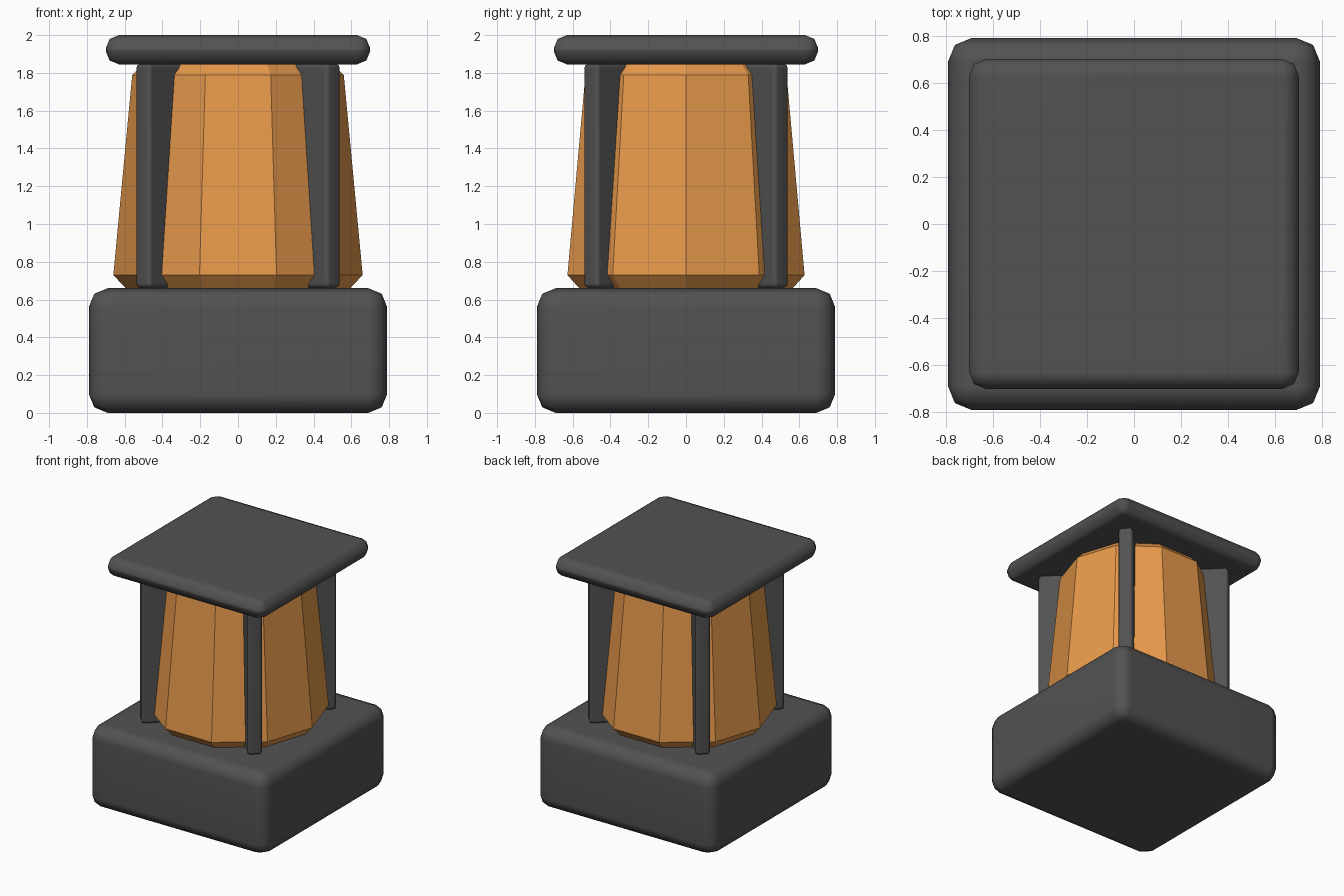
import bpy
import bmesh
import math
from mathutils import Matrix

default = bpy.data.objects.get("Cube")
if default:
    bpy.data.objects.remove(default, do_unlink=True)


def make_material(name, color):
    mat = bpy.data.materials.new(name)
    mat.use_nodes = True
    mat.diffuse_color = color
    mat.node_tree.nodes["Principled BSDF"].inputs["Base Color"].default_value = color
    return mat


dark_metal = make_material("dark grey metal", (0.085, 0.085, 0.085, 1))
amber = make_material("amber glass", (0.8, 0.32, 0.07, 1))


def add_object(name, bm, mat):
    mesh = bpy.data.meshes.new(name)
    bm.to_mesh(mesh)
    bm.free()
    mesh.materials.append(mat)
    obj = bpy.data.objects.new(name, mesh)
    bpy.context.collection.objects.link(obj)
    return obj


def rounded_box(name, size, center, bevel, angle=0.0):
    """Box with softly rounded edges, turned about the vertical axis."""
    bm = bmesh.new()
    bmesh.ops.create_cube(bm, size=1, matrix=Matrix.Translation(center) @ Matrix.Diagonal((*size, 1)))
    bmesh.ops.bevel(bm, geom=bm.edges[:], offset=bevel, segments=2, profile=0.5, affect="EDGES")
    for face in bm.faces:
        face.smooth = True
    obj = add_object(name, bm, dark_metal)
    obj.rotation_euler.z = angle
    # Weighted normals keep the large faces flat
    obj.modifiers.new("Flat faces", "WEIGHTED_NORMAL").keep_sharp = True
    return obj


# Base block and roof slab
rounded_box("base", (1.58, 1.58, 0.66), (0, 0, 0.33), 0.1)
rounded_box("roof", (1.4, 1.4, 0.155), (0, 0, 1.9225), 0.07)

# Four diagonal fins standing at the corners
for i, side in enumerate(("back_left", "back_right", "front_right", "front_left")):
    rounded_box(side + "_fin", (0.32, 0.11, 1.19), (0.56, 0, 1.255), 0.025,
                math.radians(45 + 90 * i))

# Ten-sided tapered lamp glass with chamfered ends
SIDES = 10
bm = bmesh.new()
rings = []
for radius, z in ((0.59, 0.655), (0.66, 0.73), (0.56, 1.79), (0.50, 1.85)):
    rings.append([bm.verts.new((radius * math.cos(math.tau * k / SIDES),
                                radius * math.sin(math.tau * k / SIDES), z))
                  for k in range(SIDES)])
for low, high in zip(rings, rings[1:]):
    for k in range(SIDES):
        n = (k + 1) % SIDES
        bm.faces.new((low[k], low[n], high[n], high[k]))
bm.faces.new(rings[0][::-1])
bm.faces.new(rings[-1])
add_object("lamp_glass", bm, amber)
